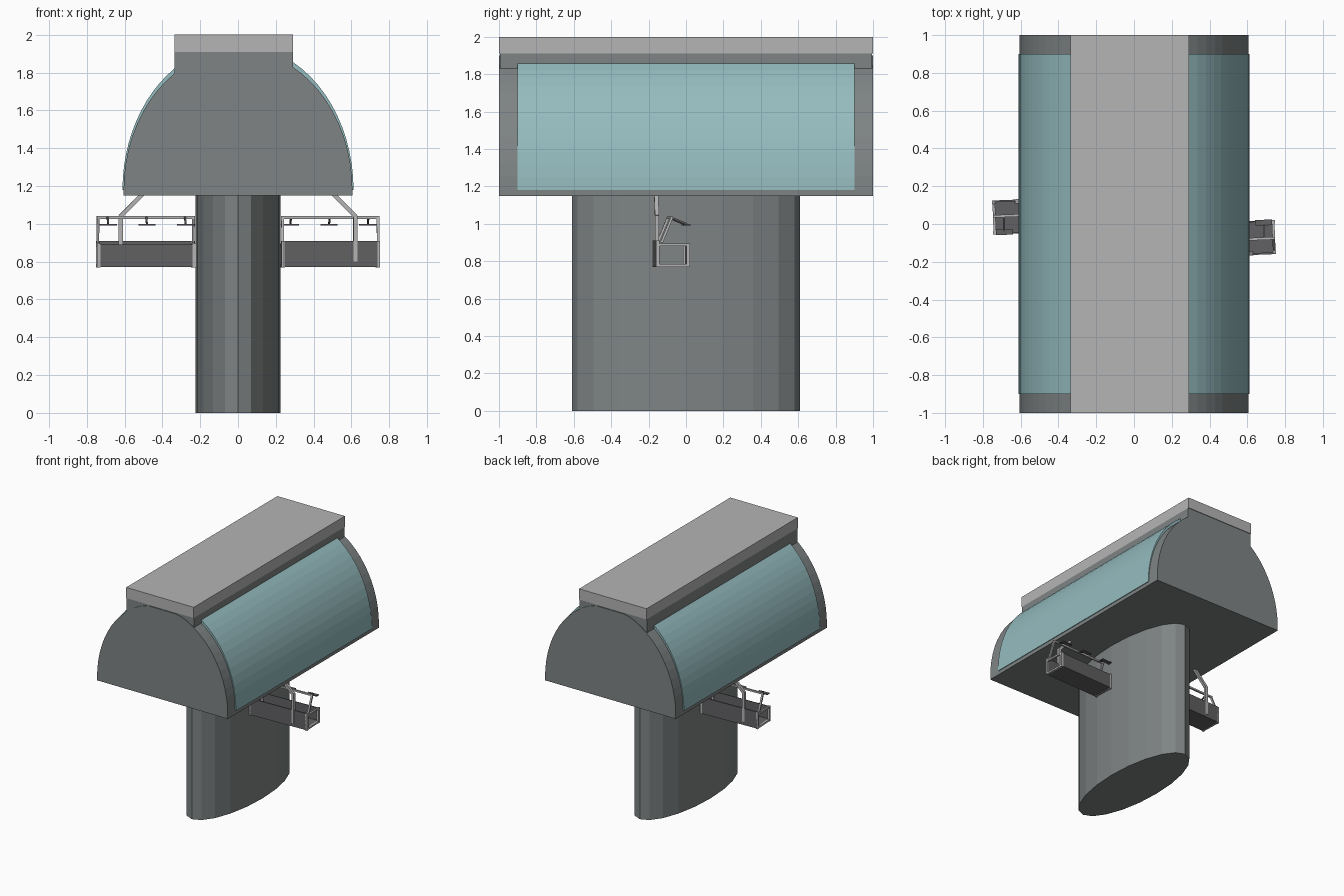
import bpy, bmesh, math
from mathutils import Vector, Matrix

if "Cube" in bpy.data.objects:
    bpy.data.objects.remove(bpy.data.objects["Cube"])


def material(name, rgb):
    m = bpy.data.materials.new(name)
    m.diffuse_color = (*rgb, 1)
    m.use_nodes = True
    m.node_tree.nodes["Principled BSDF"].inputs["Base Color"].default_value = m.diffuse_color
    return m


DARK = material("dark_grey", (0.21, 0.23, 0.23))
PALE = material("pale_grey", (0.46, 0.46, 0.46))
BLUE = material("blue_panel", (0.30, 0.50, 0.52))
PANEL = material("charcoal", (0.12, 0.12, 0.125))


def finish(name, bm, mat):
    bmesh.ops.recalc_face_normals(bm, faces=bm.faces)
    me = bpy.data.meshes.new(name)
    bm.to_mesh(me)
    bm.free()
    me.materials.append(mat)
    ob = bpy.data.objects.new(name, me)
    bpy.context.collection.objects.link(ob)
    return ob


def add_box(bm, lo, hi):
    lo, hi = Vector(lo), Vector(hi)
    m = Matrix.Translation((lo + hi) / 2) @ Matrix.Diagonal((*(hi - lo), 1))
    bmesh.ops.create_cube(bm, size=1, matrix=m)


def add_bar(bm, a, b, w=0.014):
    a, b = Vector(a), Vector(b)
    d = b - a
    m = (Matrix.Translation((a + b) / 2) @ d.to_track_quat('Z', 'Y').to_matrix().to_4x4()
         @ Matrix.Diagonal((w, w, d.length, 1)))
    bmesh.ops.create_cube(bm, size=1, matrix=m)


def extrude(name, pts, axis, length, mat):
    bm = bmesh.new()
    f = bm.faces.new([bm.verts.new(p) for p in pts])
    geo = bmesh.ops.extrude_face_region(bm, geom=[f])["geom"]
    bmesh.ops.translate(bm, vec=Vector(axis) * length,
                        verts=[g for g in geo if isinstance(g, bmesh.types.BMVert)])
    return finish(name, bm, mat)


def arc(a, b, x_end, n, y):
    """Elliptical arc in XZ from the springing line up to x_end."""
    t1 = math.acos(abs(x_end) / a)
    s = math.copysign(1, x_end)
    return [(s * a * math.cos(t1 * i / n), y, 1.18 + b * math.sin(t1 * i / n))
            for i in range(n + 1)]


# Oval column
extrude("column", [(0.225 * math.sin(k * math.pi / 10), 0.61 * math.cos(k * math.pi / 10), 0)
                   for k in range(20)], (0, 0, 1), 1.15, DARK)

# Domed housing
dome = [(-0.605, -1, 1.15), (0.605, -1, 1.15)]
dome += [(0.605 * math.cos(math.pi * i / 32), -1, 1.18 + 0.74 * math.sin(math.pi * i / 32))
         for i in range(33)]
dome = [(x, y, min(z, 1.90)) for x, y, z in dome]
extrude("domed_housing", dome, (0, 1, 0), 2, DARK)

# Top box and cap
for name, z0, z1, y, mat in (("top_box", 1.78, 1.91, 0.995, DARK), ("top_cap", 1.91, 2.0, 1.0, PALE)):
    bm = bmesh.new()
    add_box(bm, (-0.335, -y, z0), (0.29, y, z1))
    finish(name, bm, mat)

# Curved display panels standing slightly proud of the dome
for side, x_end in (("right", 0.29), ("left", -0.335)):
    outer = arc(0.611, 0.768, x_end, 12, -0.9)
    inner = arc(0.59, 0.73, x_end, 12, -0.9)
    extrude(side + "_curved_panel", outer + inner[::-1], (0, 1, 0), 1.8, BLUE)


# Service walkways with rails, hangers and lamps
def walkway(side, place):
    trough, frame, lamps = bmesh.new(), bmesh.new(), bmesh.new()
    x0, x1, y0, y1 = 0.235, 0.74, -0.175, 0.0
    add_box(trough, (x0, y0, 0.772), (x1, y1, 0.784))
    add_box(trough, (x0, y0 - 0.004, 0.772), (x1, y0 + 0.006, 0.91))
    add_box(trough, (x0, y1 - 0.006, 0.772), (x1, y1, 0.89))
    for x in (x0, x1):
        for y, top in ((y0 + 0.005, 0.91), (y1 - 0.008, 0.895)):
            add_bar(frame, (x, y, 0.768), (x, y, top), 0.018)
        for z in (0.777, 0.888):
            add_bar(frame, (x, y0, z), (x, y1, z))
        add_bar(frame, (x, y0 + 0.025, 0.9), (x, -0.095, 1.033))
    add_bar(frame, (x0 - 0.007, -0.095, 1.033), (x1 + 0.007, -0.095, 1.033))
    # cranked hanger up to the housing
    add_bar(frame, (0.618, -0.17, 0.8), (0.618, -0.17, 1.045), 0.022)
    add_bar(frame, (0.618, -0.17, 1.04), (0.50, -0.17, 1.158), 0.022)
    for x in (0.28, 0.485, 0.69):
        add_bar(lamps, (x, -0.095, 1.033), (x, -0.01, 0.997), 0.01)
        add_box(lamps, (x - 0.045, -0.025, 0.99), (x + 0.045, 0.005, 0.998))
    pivot = Matrix.Translation((x0, -0.09, 0))
    tilt = pivot @ Matrix.Rotation(math.radians(2.2), 4, 'Z') @ pivot.inverted()
    for part, bm, mat in (("trough", trough, PANEL), ("frame", frame, PALE), ("lamps", lamps, PANEL)):
        bm.transform(place @ tilt)
        finish(f"{side}_walkway_{part}", bm, mat)


walkway("right", Matrix.Identity(4))
walkway("left", Matrix.Translation((0, -0.035, 0)) @ Matrix.Rotation(math.pi, 4, 'Z'))
